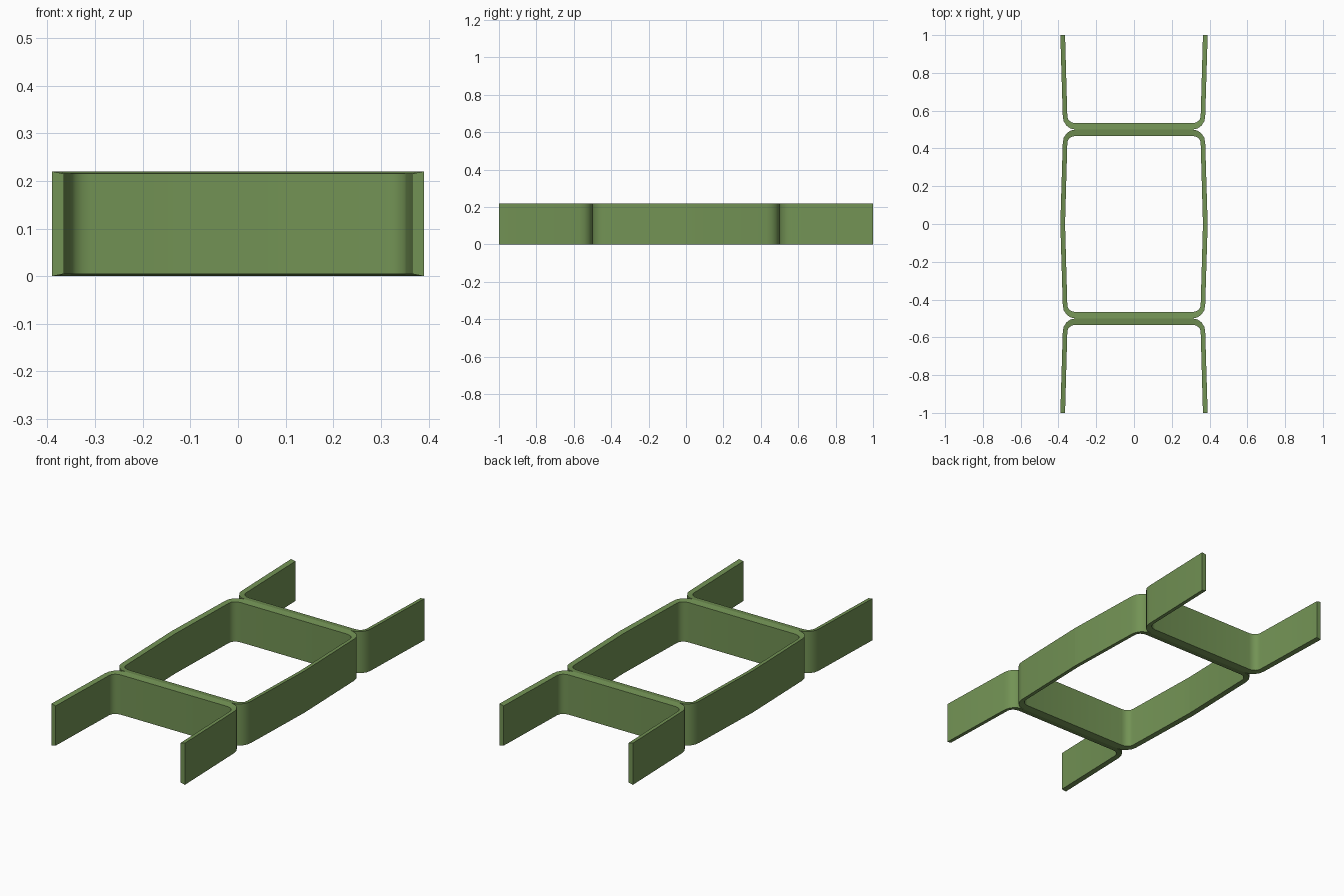
import bpy, bmesh, math

if "Cube" in bpy.data.objects:
    bpy.data.objects.remove(bpy.data.objects["Cube"])

HEIGHT = 0.22
DRAFT = 0.005   # inner faces are slightly shorter than outer ones
SEGS = 4        # corner segments


def u_profile(web, corner_x, end_x):
    """U outline, left tip to right tip; depth 0 is the web's back."""
    cx, cd = 0.31, 0.07
    half = []
    for i in range(SEGS + 1):
        a = math.pi / 2 * i / SEGS
        half.append((cx + (corner_x - cx) * math.sin(a),
                     cd - (cd - web) * math.cos(a)))
    half.append((end_x, 0.5))
    return [(-x, d) for x, d in reversed(half)] + half


def u_bracket(name, y0, direction):
    outer = u_profile(0.0, 0.377, 0.39)
    inner = u_profile(0.034, 0.353, 0.365)
    bm = bmesh.new()
    rings = []
    for (ox, od), (ix, idp) in zip(outer, inner):
        oy, iy = y0 + direction * od, y0 + direction * idp
        rings.append([bm.verts.new(p) for p in (
            (ox, oy, 0), (ox, oy, HEIGHT),
            (ix, iy, HEIGHT - DRAFT), (ix, iy, DRAFT))])
    for a, b in zip(rings, rings[1:]):
        for k in range(4):
            n = (k + 1) % 4
            bm.faces.new((a[k], a[n], b[n], b[k]))
    bm.faces.new(rings[0])
    bm.faces.new(rings[-1])
    bmesh.ops.recalc_face_normals(bm, faces=bm.faces)
    mesh = bpy.data.meshes.new(name)
    bm.to_mesh(mesh)
    bm.free()
    mesh.materials.append(green)
    obj = bpy.data.objects.new(name, mesh)
    bpy.context.collection.objects.link(obj)
    bpy.ops.object.select_all(action='DESELECT')
    obj.select_set(True)
    bpy.context.view_layer.objects.active = obj
    bpy.ops.object.shade_smooth_by_angle(angle=math.radians(40))


green = bpy.data.materials.new("green")
green.diffuse_color = (0.17, 0.29, 0.09, 1)
green.use_nodes = True
green.node_tree.nodes["Principled BSDF"].inputs["Base Color"].default_value = green.diffuse_color

# Two back-to-back pairs of U brackets
for side, y0 in (("front", -0.5), ("back", 0.5)):
    for facing, d in (("forward", -1), ("rearward", 1)):
        u_bracket(f"{side}_bracket_{facing}", y0, d)
